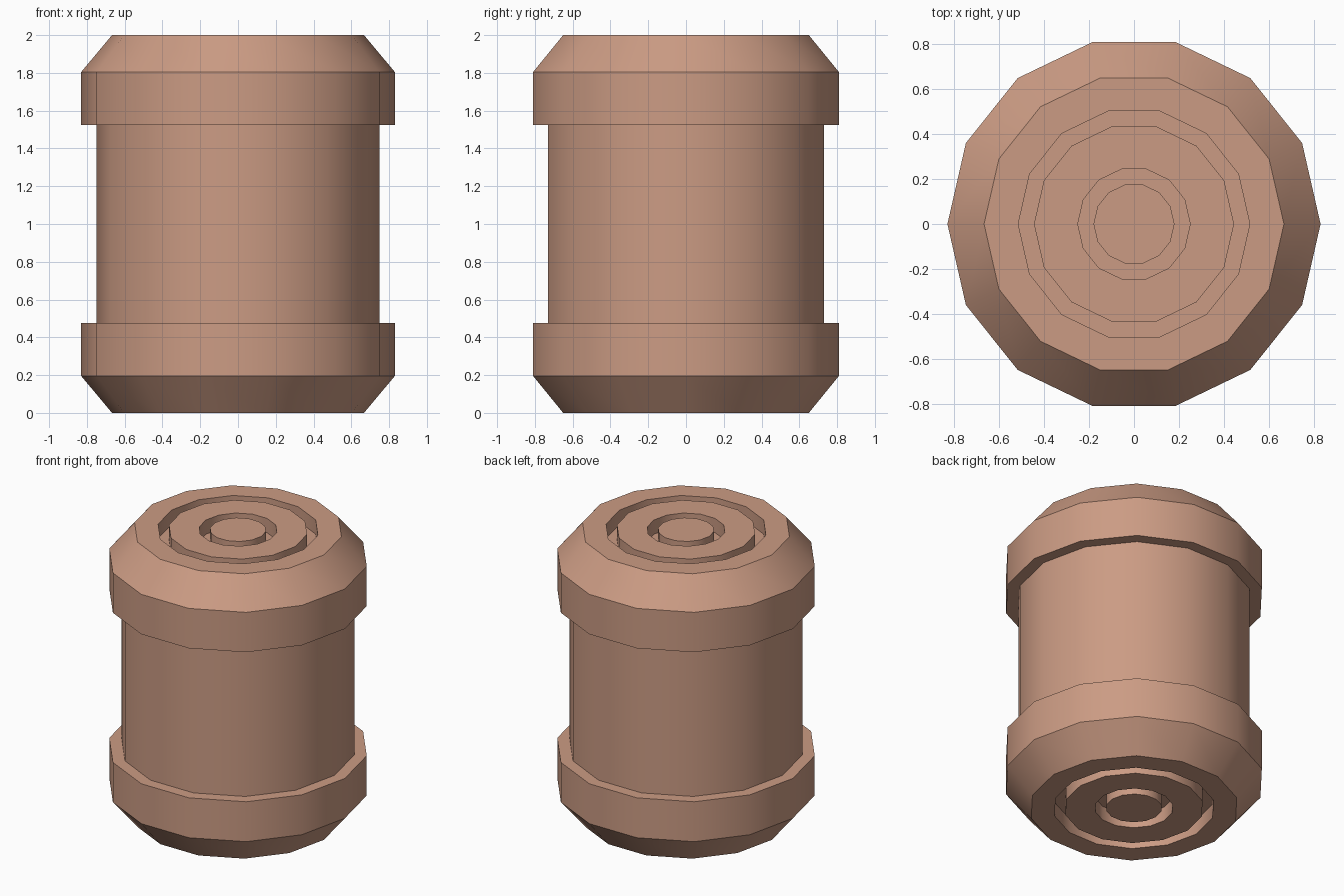
import bpy, bmesh, math

if "Cube" in bpy.data.objects:
    bpy.data.objects.remove(bpy.data.objects["Cube"])

SIDES = 14
GROOVE = 0.10  # depth of the ring grooves in each end

# Upper half of the profile (radius, z), from the centre of the lid to the barrel
upper = [
    (0.18, 2.0), (0.18, 2.0 - GROOVE), (0.25, 2.0 - GROOVE), (0.25, 2.0),
    (0.445, 2.0), (0.445, 2.0 - GROOVE), (0.515, 2.0 - GROOVE), (0.515, 2.0),
    (0.667, 2.0), (0.83, 1.805), (0.83, 1.525), (0.75, 1.525),
]
# Mirror about mid height for the lower half
profile = upper + [(r, 2.0 - z) for r, z in reversed(upper)]

# Turn the profile into a 14-sided barrel with capped ends
bm = bmesh.new()
rings = []
for r, z in profile:
    rings.append([bm.verts.new((r * math.cos(2 * math.pi * i / SIDES),
                                r * math.sin(2 * math.pi * i / SIDES), z))
                  for i in range(SIDES)])
for a, b in zip(rings, rings[1:]):
    for i in range(SIDES):
        j = (i + 1) % SIDES
        bm.faces.new((a[i], b[i], b[j], a[j]))
bm.faces.new(rings[0])
bm.faces.new(rings[-1][::-1])
bmesh.ops.recalc_face_normals(bm, faces=bm.faces)

mesh = bpy.data.meshes.new("barrel")
bm.to_mesh(mesh)
bm.free()
barrel = bpy.data.objects.new("barrel", mesh)
bpy.context.collection.objects.link(barrel)

# Clay colour
clay = bpy.data.materials.new("clay")
clay.diffuse_color = (0.60, 0.33, 0.23, 1)
clay.use_nodes = True
clay.node_tree.nodes["Principled BSDF"].inputs["Base Color"].default_value = clay.diffuse_color
mesh.materials.append(clay)

# Round sides smooth, profile corners sharp
bpy.context.view_layer.objects.active = barrel
barrel.select_set(True)
bpy.ops.object.shade_smooth_by_angle(angle=math.radians(30))
